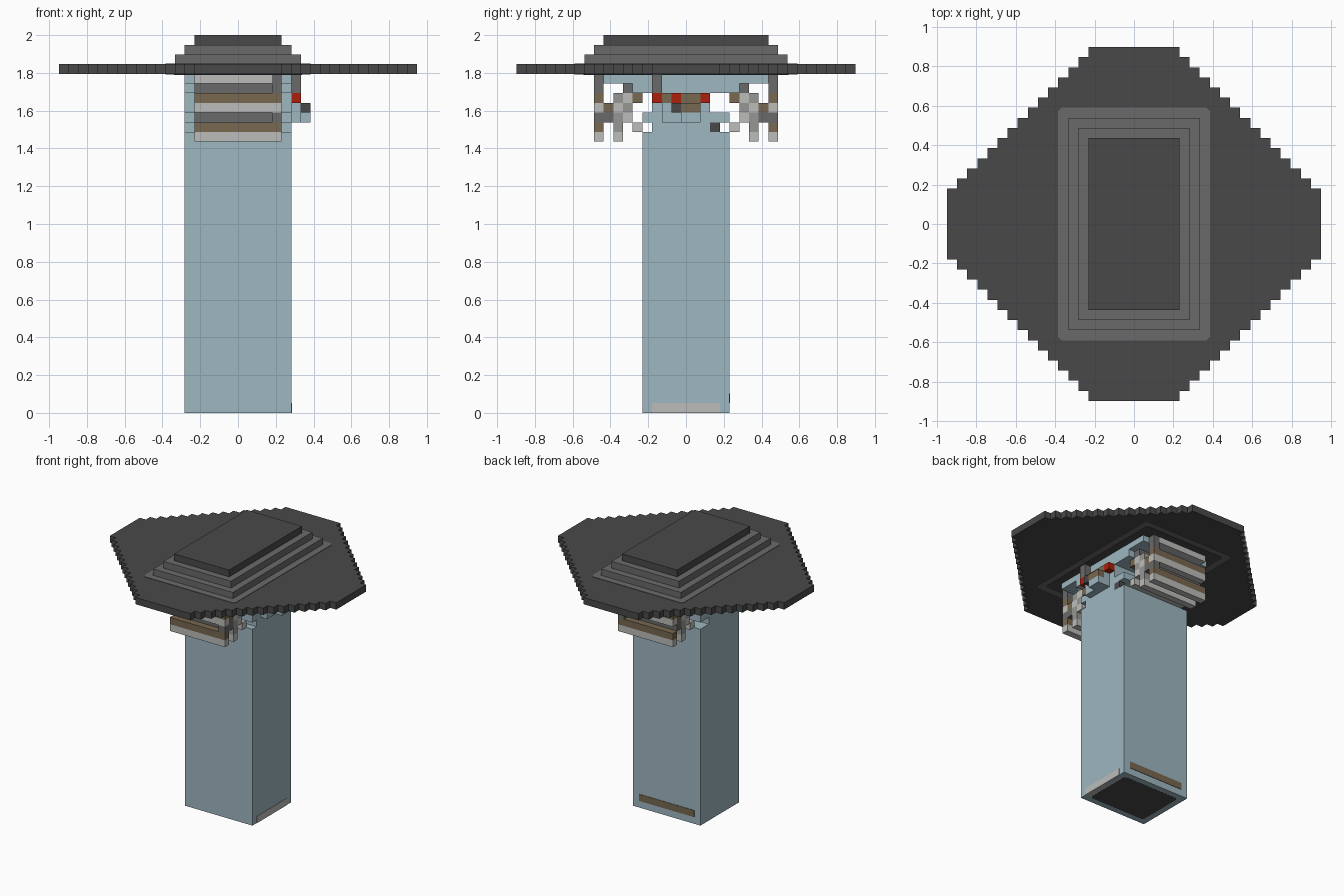
import bpy, bmesh

if "Cube" in bpy.data.objects:
    bpy.data.objects.remove(bpy.data.objects["Cube"], do_unlink=True)

V = 2 / 39  # block size


def material(name, rgb):
    lin = [((c / 255 + 0.055) / 1.055) ** 2.4 for c in rgb]
    m = bpy.data.materials.new(name)
    m.use_nodes = True
    m.diffuse_color = (*lin, 1)
    m.node_tree.nodes["Principled BSDF"].inputs["Base Color"].default_value = (*lin, 1)
    return m


BLUE = material("pale blue", (158, 183, 192))
DARK = material("charcoal", (73, 73, 73))
GREY = material("mid grey", (106, 106, 106))
LIGHT = material("light grey", (188, 188, 186))
SILVER = material("silver grey", (150, 150, 149))
BROWN = material("brown", (120, 104, 80))
RED = material("red", (172, 32, 12))


def prism(name, points, z0, z1, mat):
    """Extrude a flat outline (in blocks) from z0 to z1."""
    bm = bmesh.new()
    face = bm.faces.new([bm.verts.new((x * V, y * V, z0 * V)) for x, y in points])
    ext = bmesh.ops.extrude_face_region(bm, geom=[face])
    for v in ext["geom"]:
        if isinstance(v, bmesh.types.BMVert):
            v.co.z = z1 * V
    bmesh.ops.recalc_face_normals(bm, faces=bm.faces)
    me = bpy.data.meshes.new(name)
    bm.to_mesh(me)
    bm.free()
    me.materials.append(mat)
    ob = bpy.data.objects.new(name, me)
    bpy.context.collection.objects.link(ob)
    return ob


def block(name, x, y, z, mat):
    """Box from inclusive block index ranges; z counts layers from the ground."""
    x0, x1, y0, y1 = x[0] - .5, x[1] + .5, y[0] - .5, y[1] + .5
    return prism(name, [(x0, y0), (x1, y0), (x1, y1), (x0, y1)], z[0], z[1] + 1, mat)


def four_way(quarter):
    """Mirror a quarter outline into a closed counterclockwise loop."""
    q = list(quarter)
    return (q + [(-x, y) for x, y in reversed(q)] + [(-x, -y) for x, y in q]
            + [(x, -y) for x, y in reversed(q)])


def chamfered(hx, hy, c):
    return four_way([(hx, hy - c), (hx - c, hy)])


# Shaft and upper room
block("tower_shaft", (-5, 5), (-4, 4), (0, 28), BLUE)
block("upper_room", (-5, 5), (-3, 2), (29, 33), BLUE)
block("room_step", (-5, 5), (-5, 5), (33, 33), BLUE)
block("room_ledge", (-5, 5), (-4, 4), (30, 30), BLUE)
block("ceiling_slab", (-5, 5), (-8, 8), (34, 34), BLUE)

# Wide stepped canopy
edge = [(18.5, 3.5)]
for j in range(4, 18):
    edge += [(21.5 - j, j - .5), (21.5 - j, j + .5)]
prism("canopy_plate", four_way(edge), 35, 36, DARK)
prism("canopy_top_trim", chamfered(7.5, 11.5, .35), 36, 36.06, GREY)
prism("canopy_under_trim", chamfered(7.5, 11.5, .35), 34.94, 35, GREY)
prism("canopy_under_panel", chamfered(6.6, 10.6, .2), 34.88, 35, DARK)

# Roof steps
block("roof_step_low", (-6, 6), (-10, 10), (36, 36), GREY)
block("roof_step_mid", (-5, 5), (-9, 9), (37, 37), GREY)
block("roof_cap", (-4, 4), (-8, 8), (38, 38), DARK)

# Slatted balconies at both ends: distance out, layer, colour
SLATS = [(9, 34, LIGHT), (9, 32, BROWN), (9, 31, LIGHT), (9, 29, BROWN), (9, 28, LIGHT),
         (6, 33, GREY), (8, 30, GREY), (7, 32, SILVER), (6, 32, LIGHT), (5, 32, BROWN),
         (8, 31, BROWN), (7, 31, LIGHT), (6, 31, SILVER), (7, 30, SILVER), (6, 30, LIGHT),
         (7, 29, SILVER), (5, 29, LIGHT), (7, 28, LIGHT)]
for side, label in ((-1, "front"), (1, "back")):
    for out, layer, mat in SLATS:
        right = 3 if out == 9 and layer == 34 else 4
        block(label + "_balcony_slat", (-4, right), (side * out,) * 2, (layer,) * 2, mat)
    block(label + "_balcony_post", (4, 4), (side * 9,) * 2, (33, 34), GREY)
    block(label + "_balcony_post_foot", (4, 4), (side * 9,) * 2, (30, 30), GREY)

# Side ledge with hanging lamps
block("lamp_post", (6, 6), (-3, -3), (33, 34), GREY)
for y in (-3, -1, 2):
    block("red_lamp", (6, 6), (y, y), (32, 32), RED)
for y in (-2, 0, 1):
    block("ledge_board", (6, 6), (y, y), (32, 32), BROWN)
block("ledge_bracket", (6, 6), (-2, 1), (30, 31), BLUE)
block("ledge_outer_bracket", (7, 7), (0, 1), (30, 30), BLUE)
block("ledge_outer_board", (7, 7), (0, 1), (31, 31), BROWN)
block("ledge_vent", (7, 7), (-1, -1), (31, 31), DARK)
block("corner_vent", (5, 5), (3, 3), (29, 29), DARK)

# Painted strips at the foot and the underside panel
block("side_foot_strip", (5, 5.06), (-3, 3), (0, 0), LIGHT)
block("back_foot_strip", (-4, 4), (4, 4.06), (1, 1), BROWN)
prism("base_panel", chamfered(4.6, 3.6, .3), 0, .03, DARK).location.z = -.001
